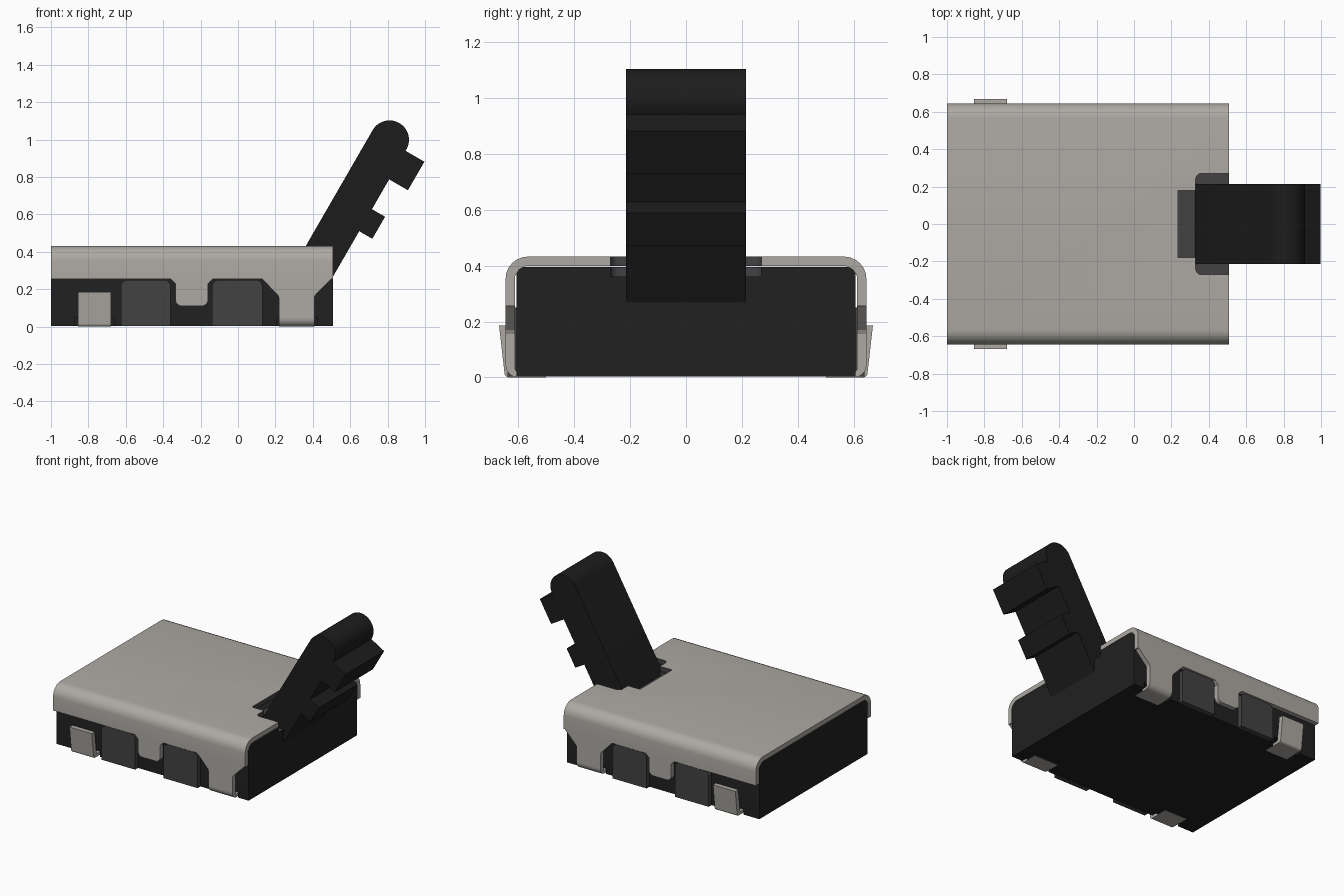
import bpy, bmesh
from math import radians, sin, cos, pi
from mathutils import Vector

if "Cube" in bpy.data.objects:
    bpy.data.objects.remove(bpy.data.objects["Cube"], do_unlink=True)


def material(name, color):
    m = bpy.data.materials.new(name)
    m.use_nodes = True
    m.diffuse_color = (*color, 1)
    bsdf = next(n for n in m.node_tree.nodes if n.type == 'BSDF_PRINCIPLED')
    bsdf.inputs["Base Color"].default_value = (*color, 1)
    return m


METAL = material("warm grey metal", (0.42, 0.40, 0.37))
BLACK = material("black plastic", (0.015, 0.015, 0.015))
LEVER = material("lever black", (0.012, 0.012, 0.012))
GREY = material("dark grey plastic", (0.055, 0.055, 0.055))


def rounded(points, steps=6):
    """Outline from (a, b, radius) corners, each rounded with a curve."""
    out = []
    for i, (a, b, r) in enumerate(points):
        p = Vector((a, b))
        if not r:
            out.append(p)
            continue
        d0 = (Vector(points[i - 1][:2]) - p).normalized() * r
        d1 = (Vector(points[(i + 1) % len(points)][:2]) - p).normalized() * r
        for k in range(steps + 1):
            t = k / steps * pi / 2
            out.append(p + d0 * (1 - sin(t)) + d1 * (1 - cos(t)))
    return out


def prism(name, outline, axis, lo, hi, *mats):
    """Extrude a 2D outline along an axis between lo and hi."""
    place = {'x': lambda p, d: (d, p[0], p[1]),
             'y': lambda p, d: (p[0], d, p[1]),
             'z': lambda p, d: (p[0], p[1], d)}[axis]
    bm = bmesh.new()
    rings = [[bm.verts.new(place(p, d)) for p in outline] for d in (lo, hi)]
    for ring in rings:
        bm.faces.new(ring)
    n = len(outline)
    for i in range(n):
        j = (i + 1) % n
        bm.faces.new((rings[0][i], rings[0][j], rings[1][j], rings[1][i]))
    bmesh.ops.recalc_face_normals(bm, faces=bm.faces)
    mesh = bpy.data.meshes.new(name)
    bm.to_mesh(mesh)
    bm.free()
    ob = bpy.data.objects.new(name, mesh)
    bpy.context.collection.objects.link(ob)
    for m in mats:
        mesh.materials.append(m)
    return ob


def select(ob):
    bpy.ops.object.select_all(action='DESELECT')
    ob.select_set(True)
    bpy.context.view_layer.objects.active = ob


def cut(ob, cutter):
    select(ob)
    mod = ob.modifiers.new("cut", 'BOOLEAN')
    mod.operation = 'DIFFERENCE'
    mod.solver = 'EXACT'
    mod.object = cutter
    bpy.ops.object.modifier_apply(modifier=mod.name)


def smooth(ob):
    select(ob)
    bpy.ops.object.shade_smooth_by_angle(angle=radians(30))


def box(x0, x1, z0, z1):
    return [(x0, z0), (x1, z0), (x1, z1), (x0, z1)]


BACK, FRONT = -1.0, 0.508
INNER, OUTER, SKIRT = 0.612, 0.645, 0.255

# Housing block
body = prism("body", rounded([(-0.606, 0.003, 0), (0.606, 0.003, 0),
                              (0.606, 0.395, 0.03), (-0.606, 0.395, 0.03)]),
             'x', BACK, FRONT, BLACK, GREY)

# Folded sheet cover: outer outline and its inset
cover = prism("cover", rounded([
    (-OUTER, SKIRT, 0), (-OUTER, 0.432, 0.08), (OUTER, 0.432, 0.08), (OUTER, SKIRT, 0),
    (INNER, SKIRT, 0), (INNER, 0.399, 0.05), (-INNER, 0.399, 0.05), (-INNER, SKIRT, 0)]),
    'x', BACK, FRONT, METAL, GREY)

# Lever opening through the cover and into the body
opening = prism("opening_cutter", rounded([
    (0.6, -0.27, 0), (0.33, -0.27, 0.03), (0.33, -0.18, 0), (0.235, -0.18, 0),
    (0.235, 0.18, 0), (0.33, 0.18, 0), (0.33, 0.27, 0.03), (0.6, 0.27, 0)]),
    'z', 0.36, 0.6)
for ob in (body, cover):
    cut(ob, opening)
    for f in ob.data.polygons:
        c = f.center
        if 0.22 < c.x < FRONT - 0.005 and abs(c.y) < 0.28 and c.z > 0.355:
            if ob is body or abs(f.normal.z) < 0.5:
                f.material_index = 1
bpy.data.objects.remove(opening, do_unlink=True)

# Notches in the body around the terminals
for s in (-1, 1):
    for x0, x1 in ((-0.875, -0.66), (0.205, 0.425)):
        notch = prism("notch_cutter", box(x0, x1, -0.1, 0.045), 'y',
                      *sorted((s * 0.57, s * 0.8)))
        cut(body, notch)
        bpy.data.objects.remove(notch, do_unlink=True)

for s, side in ((-1, "right"), (1, "left")):
    # Short middle tab and long front leg of the cover
    prism(side + "_middle_tab", rounded([
        (-0.36, SKIRT, 0), (-0.335, SKIRT - 0.025, 0), (-0.335, 0.11, 0.035),
        (-0.16, 0.11, 0.035), (-0.16, SKIRT - 0.025, 0), (-0.135, SKIRT, 0)]),
        'y', s * INNER, s * OUTER, METAL)
    prism(side + "_front_leg", [
        (0.13, SKIRT), (0.215, 0.165), (0.22, 0.15), (0.22, 0.05), (0.408, 0.05),
        (0.408, 0.155), (0.415, 0.17), (0.5, SKIRT)],
        'y', s * INNER, s * OUTER, METAL)

    # Foot curling under the body
    foot = rounded([(OUTER, 0.05, 0), (OUTER, 0, 0.045), (0.5, 0, 0),
                    (0.5, 0.02, 0), (INNER, 0.02, 0.015), (INNER, 0.05, 0)])
    smooth(prism(side + "_front_foot", [(s * y, z) for y, z in foot],
                 'x', 0.22, 0.408, METAL))

    # Slanted rear terminal
    pin = rounded([(0.668, 0.185, 0), (0.647, 0, 0.015), (0.5, 0, 0),
                   (0.5, 0.02, 0), (0.614, 0.02, 0.01), (0.634, 0.185, 0)])
    prism(side + "_rear_terminal", [(s * y, z) for y, z in pin],
          'x', -0.855, -0.68, METAL)

    # Raised side pads
    for label, x0, x1 in (("rear", -0.625, -0.36), ("front", -0.138, 0.13)):
        prism(f"{side}_{label}_pad", rounded([
            (x0, 0.003, 0), (x1, 0.003, 0), (x1, 0.25, 0.035), (x0, 0.25, 0.035)]),
            'y', s * 0.6, s * 0.638, GREY)

# Tilted lever with round tip and two teeth: (along, across) outline
R, LENGTH = 0.104, 0.788
side_line = [(0, -R), (0, R), (0.265, R), (0.284, 0.185), (0.42, 0.185), (0.42, R),
             (0.604, R), (0.604, 0.22), (0.78, 0.22), (0.78, R)]
side_line[2] = (0.284, R)
tip = [(LENGTH + R * sin(t), R * cos(t)) for t in (pi * k / 24 for k in range(25))]
along, across = Vector((0.5, 0.866)), Vector((0.866, -0.5))
base = Vector((0.416, 0.316))
lever = prism("lever", [base + along * u + across * v for u, v in side_line + tip],
              'y', -0.215, 0.215, LEVER)

for ob in (body, cover, lever):
    smooth(ob)
